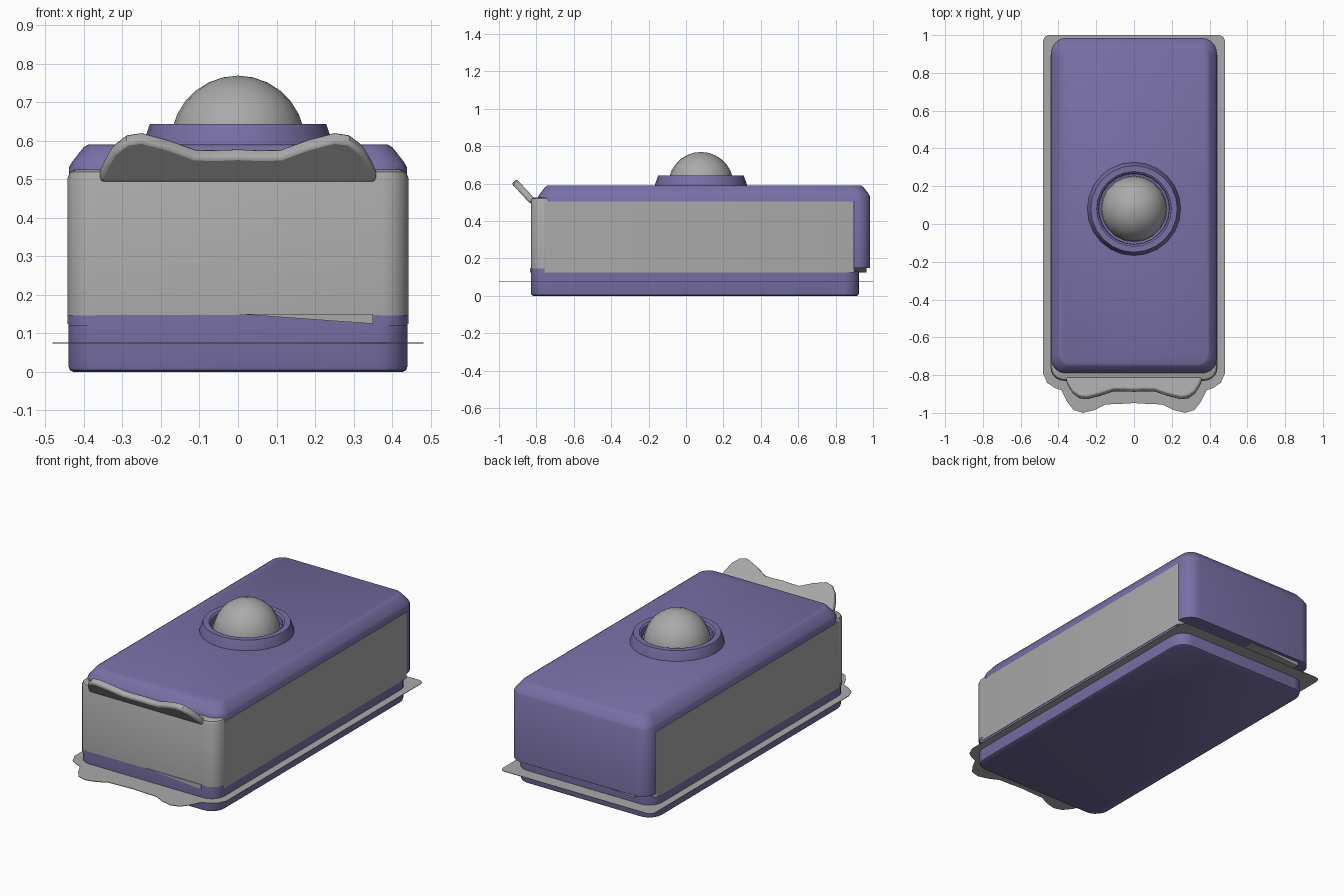
import bpy, bmesh, math
from mathutils import Vector

if "Cube" in bpy.data.objects:
    bpy.data.objects.remove(bpy.data.objects["Cube"])


def material(name, rgb):
    m = bpy.data.materials.new(name)
    m.diffuse_color = (*rgb, 1)
    m.use_nodes = True
    m.node_tree.nodes["Principled BSDF"].inputs["Base Color"].default_value = m.diffuse_color
    return m


PURPLE = material("muted purple", (0.19, 0.16, 0.38))
GREY = material("mid grey", (0.40, 0.40, 0.40))


def make(name, verts, faces, mat, bevel=0, segs=2):
    me = bpy.data.meshes.new(name)
    me.from_pydata([tuple(v) for v in verts], [], faces)
    bm = bmesh.new()
    bm.from_mesh(me)
    if len(faces) > 1:
        bmesh.ops.recalc_face_normals(bm, faces=bm.faces)
    bm.to_mesh(me)
    bm.free()
    me.materials.append(mat)
    ob = bpy.data.objects.new(name, me)
    bpy.context.collection.objects.link(ob)
    if bevel:
        mod = ob.modifiers.new("bevel", 'BEVEL')
        mod.width, mod.segments, mod.limit_method = bevel, segs, 'ANGLE'
        mod.angle_limit = math.radians(50)
    bpy.ops.object.select_all(action='DESELECT')
    ob.select_set(True)
    bpy.context.view_layer.objects.active = ob
    bpy.ops.object.shade_smooth_by_angle(angle=math.radians(35))
    return ob


def loft(name, rings, mat, closed=False, **kw):
    n, k = len(rings[0]), len(rings)
    verts = [v for r in rings for v in r]
    faces = [(a * n + i, a * n + (i + 1) % n, (a + 1) * n + (i + 1) % n, (a + 1) * n + i)
             for a in range(k - 1) for i in range(n)]
    faces += [tuple(range(n))[::-1], tuple(range((k - 1) * n, k * n))]
    return make(name, verts, faces, mat, **kw)


def rounded(hx, y0, y1, r, z, inset=0, segs=5):
    hx, y0, y1 = hx - inset, y0 + inset, y1 - inset
    r = max(r - inset * 0.5, 0.01)
    pts = []
    for q, (cx, cy) in enumerate(((hx - r, y1 - r), (r - hx, y1 - r),
                                  (r - hx, y0 + r), (hx - r, y0 + r))):
        for i in range(segs + 1):
            a = math.pi / 2 * (q + i / segs)
            pts.append(Vector((cx + r * math.cos(a), cy + r * math.sin(a), z)))
    return pts


def slab(name, hx, y0, y1, r, layers, mat):
    return loft(name, [rounded(hx, y0, y1, r, z, ins) for ins, z in layers], mat)


# Base tray with a raised front lip
slab("base", 0.44, -0.83, 0.925, 0.08, [(0.012, 0), (0.003, 0.005), (0, 0.015), (0, 0.13)], PURPLE)
slab("base_front_lip", 0.44, -0.83, -0.68, 0.07, [(0, 0.12), (0, 0.148)], PURPLE)

# Lid with softened chamfer round the top
slab("lid", 0.439, -0.79, 0.985, 0.08,
     [(0, 0.148), (0, 0.53), (0.008, 0.545), (0.038, 0.583), (0.05, 0.59)], PURPLE)

# Grey side panels and rounded front panel
slab("side_panels", 0.442, -0.76, 0.90, 0.004, [(0, 0.125), (0, 0.503)], GREY)
slab("front_panel", 0.442, -0.83, -0.69, 0.07,
     [(0, 0.146), (0, 0.505), (0.006, 0.519), (0.02, 0.525)], GREY)

# Slanting inner seal that peeks out under the front and back edges
for name, y0, y1, s in (("front_seal", -0.834, -0.75, 1), ("back_seal", 0.85, 0.965, -1)):
    prof = [(0, 0.15), (0.35 * s, 0.125), (0.35 * s, 0.15)]
    loft(name, [[(x, y, z) for x, z in prof] for y in (y0, y1)], GREY)


def mirrored(half):
    return half + [(-x, v) for x, v in reversed(half) if x > 0]


# Wavy pull tab leaning forward at the top of the front
tab = mirrored([(0, 0.092), (0.05, 0.089), (0.11, 0.09), (0.18, 0.125), (0.25, 0.15), (0.29, 0.142),
                (0.325, 0.105), (0.345, 0.06), (0.358, 0.02), (0.358, 0)])
along, normal = Vector((0, -0.68, 0.73)), Vector((0, 0.73, 0.68))
origin = Vector((0, -0.83, 0.49))
loft("pull_tab", [[origin + Vector((x, 0, 0)) + along * s + normal * t for x, s in tab]
                  for t in (0, 0.036)], GREY, bevel=0.01)

# Thin flat sheet through the base with a wavy front edge
sheet = mirrored([(0, -0.948), (0.08, -0.953), (0.15, -0.955), (0.21, -0.985), (0.27, -1.0), (0.32, -0.985),
                  (0.355, -0.94), (0.385, -0.88), (0.42, -0.868), (0.46, -0.84), (0.482, -0.79),
                  (0.482, 0.97), (0.472, 0.992), (0.45, 1.0)])
# (tail point order continues across the back edge to the mirrored side)
loft("flat_sheet", [[(x, y, z) for x, y in sheet] for z in (0.074, 0.077)], GREY)


def lathe(name, profile, mat, n, cy=0.08):
    rings = [[(r * math.cos(2 * math.pi * i / n), cy + r * math.sin(2 * math.pi * i / n), z)
              for i in range(n)] for r, z in profile]
    return loft(name, rings, mat)


# Button collar and dome on the lid
lathe("button_collar", [(0.248, 0.58), (0.247, 0.592), (0.229, 0.643), (0.198, 0.643),
                        (0.188, 0.635), (0.186, 0.60), (0.16, 0.595)], PURPLE, 24)
lathe("button_dome", [(max(0.175 * math.cos(a), 0.001), 0.593 + 0.176 * math.sin(a))
                      for a in (math.pi / 2 * i / 7 for i in range(8))], GREY, 20)
